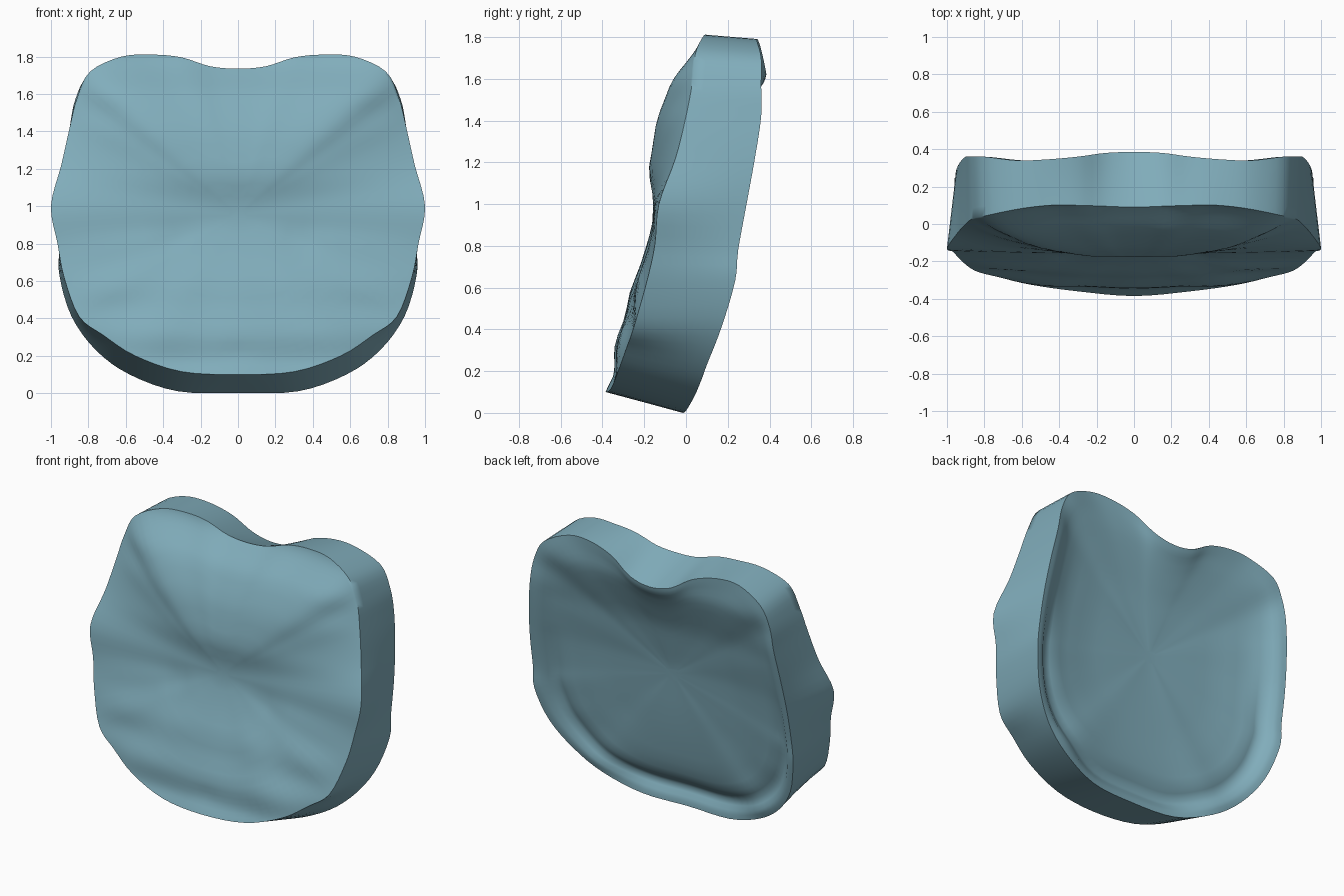
import bpy, bmesh, math
from mathutils import Vector

if "Cube" in bpy.data.objects:
    bpy.data.objects.remove(bpy.data.objects["Cube"])

# Matching half-outline points: front rim (x, y, z), back rim (x, y, z)
RIM = [
    (0, .09, 1.735, 0, .385, 1.62), (.15, .095, 1.748, .15, .38, 1.65),
    (.30, .10, 1.795, .30, .36, 1.74), (.45, .10, 1.81, .47, .345, 1.785),
    (.62, .08, 1.80, .63, .34, 1.78), (.79, .045, 1.72, .80, .36, 1.70),
    (.86, .03, 1.58, .87, .36, 1.57), (.90, 0, 1.42, .90, .36, 1.42),
    (.945, -.05, 1.22, .93, .33, 1.22), (1.0, -.13, 1.0, .95, .29, 1.0),
    (.965, -.15, .80, .955, .25, .78), (.93, -.19, .62, .955, .235, .63),
    (.85, -.25, .41, .89, .17, .41), (.72, -.285, .31, .76, .10, .23),
    (.55, -.325, .20, .58, .05, .10), (.30, -.36, .115, .32, 0, .01),
    (0, -.385, .10, 0, -.02, .002)]
# Centre-line profiles (z, y) of the front face and the back dish
FRONT = [(.1, -.385), (.14, -.35), (.2, -.338), (.3, -.343), (.36, -.33), (.45, -.29),
         (.58, -.27), (.7, -.22), (.9, -.16), (1.02, -.155), (1.15, -.165), (1.3, -.155),
         (1.4, -.14), (1.6, -.06), (1.68, .01), (1.78, .085)]
BACK = [(0, -.08), (.1, -.07), (.2, 0), (.3, .04), (.5, .085), (.7, .115), (1, .15),
        (1.3, .22), (1.45, .28), (1.6, .335), (1.8, .34)]
MID_Z, SUB = .95, 4


def interp(table, v):
    if v <= table[0][0]:
        return table[0][1]
    for (a, p), (b, q) in zip(table, table[1:]):
        if v <= b:
            f = (v - a) / (b - a)
            return p + (q - p) * f
    return table[-1][1]


def smooth_profile(table, z):
    return sum(interp(table, z + d) for d in (-.04, -.02, 0, .02, .04)) / 5


def spline_loop(pts):
    out, n = [], len(pts)
    for i in range(n):
        a, b, c, d = (pts[(i + k) % n] for k in (-1, 0, 1, 2))
        for s in range(SUB):
            t = s / SUB
            out.append(.5 * (2 * b + (c - a) * t + (2 * a - 5 * b + 4 * c - d) * t * t
                             + (3 * b - a - 3 * c + d) * t ** 3))
    return out


def rim_loop(k):
    half = [Vector(r[k:k + 3]) for r in RIM]
    left = [Vector((-p.x, p.y, p.z)) for p in half[-2:0:-1]]
    return spline_loop(half + left)


def blob(x, z, a, b, rx, rz, h):
    return h * math.exp(-((x - a) / rx) ** 2 - ((z - b) / rz) ** 2)


def front_relief(x, z):
    # two hollows, a low chin hollow and a raised brow (x, z, widths, height)
    spots = ((.33, .82, .07, .08, .015), (-.33, .82, .07, .08, .015),
             (0, .21, .07, .06, .01), (0, 1.17, .4, .1, -.015))
    return sum(blob(x, z, *s) for s in spots)


front_rim, back_rim = rim_loop(0), rim_loop(3)
bm = bmesh.new()


def ring(points):
    return [bm.verts.new(p) for p in points]


def face_point(p, t, front):
    # centre profile plus a rim offset that fades towards the middle
    x, z = p.x * t, MID_Z + (p.z - MID_Z) * t
    if front:
        w = t ** 2.5
        table, extra = FRONT, front_relief(x, z) * (1 - t ** 8)
    else:
        w = interp([(0, 0), (.5, .1), (.75, .3), (.87, .55), (.95, .93), (1, 1)], t)
        # groove just inside the lower back rim
        low = min(1, max(0, (1.1 - z) / .5))
        table, extra = BACK, -.035 * low * math.exp(-((t - .88) / .05) ** 2)
    offset = p.y - smooth_profile(table, p.z)
    return Vector((x, smooth_profile(table, z) + offset * w + extra, z))


STEPS = [.05, .12, .2, .28, .36, .44, .52, .6, .68, .75, .8, .84, .88, .915, .945, .97, .988]
# Rings run from the front centre, over the side wall, to the back centre
rings = [ring(face_point(p, t, True) for p in front_rim) for t in STEPS]
for i in range(7):
    f = i / 6
    rings.append(ring(a.lerp(b, f) for a, b in zip(front_rim, back_rim)))
rings += [ring(face_point(p, t, False) for p in back_rim) for t in reversed(STEPS)]
n = len(front_rim)
for r, s in zip(rings, rings[1:]):
    for i in range(n):
        j = (i + 1) % n
        bm.faces.new((r[i], r[j], s[j], s[i]))
bm.faces.new(rings[0])
bm.faces.new(rings[-1])
bmesh.ops.recalc_face_normals(bm, faces=bm.faces)

# Curved face plate
mesh = bpy.data.meshes.new("face_plate")
bm.to_mesh(mesh)
bm.free()
plate = bpy.data.objects.new("face_plate", mesh)
bpy.context.collection.objects.link(plate)
mat = bpy.data.materials.new("dusty teal")
mat.diffuse_color = (.22, .42, .50, 1)
mat.use_nodes = True
mat.node_tree.nodes["Principled BSDF"].inputs["Base Color"].default_value = mat.diffuse_color
mesh.materials.append(mat)
bpy.context.view_layer.objects.active = plate
plate.select_set(True)
bpy.ops.object.shade_smooth_by_angle(angle=math.radians(60))
